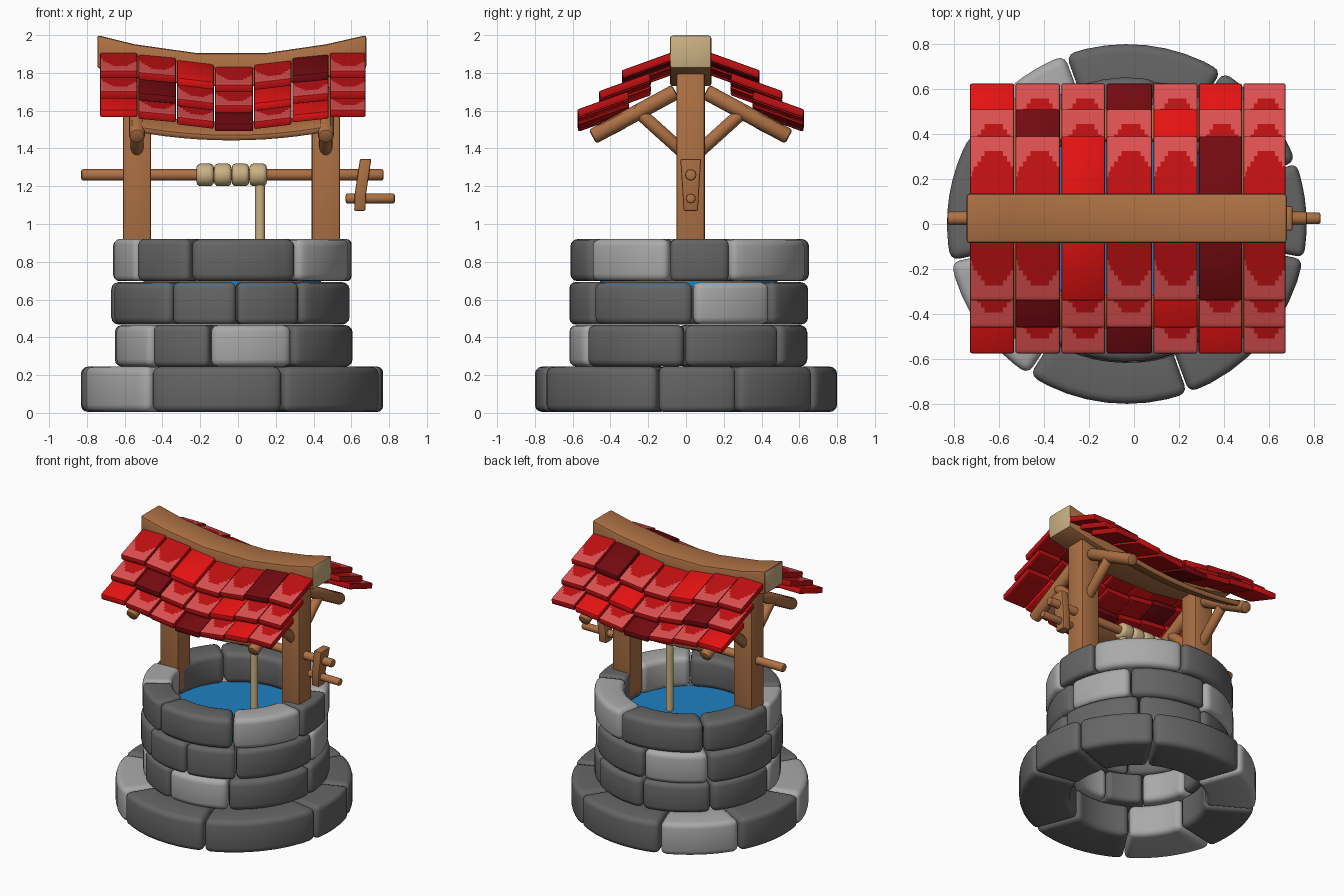
import bpy, bmesh, math
from mathutils import Vector

if "Cube" in bpy.data.objects:
    bpy.data.objects.remove(bpy.data.objects["Cube"])

def mat(name, rgb):
    m = bpy.data.materials.new(name)
    m.diffuse_color = (*rgb, 1)
    m.use_nodes = True
    m.node_tree.nodes["Principled BSDF"].inputs["Base Color"].default_value = m.diffuse_color
    return m

DARK = mat("dark stone", (.13, .13, .13))
LIGHT = mat("light stone", (.40, .40, .40))
WOOD = mat("wood", (.42, .165, .058))
TAN = mat("tan rope and end grain", (.60, .44, .23))
WATER = mat("water", (.013, .22, .54))
RED = mat("red tile", (.52, .005, .006))
PINK = mat("faded red tile", (.72, .08, .08))
BRIGHT = mat("bright red tile", (.78, .006, .006))
DEEP = mat("deep red tile", (.17, .003, .005))
CY = .025   # centre line of posts and roof in y


def finish(name, bm, mats, rule=None):
    bmesh.ops.recalc_face_normals(bm, faces=bm.faces)
    bm.normal_update()
    if rule:
        for f in bm.faces:
            f.material_index = rule(f)
    me = bpy.data.meshes.new(name)
    bm.to_mesh(me)
    bm.free()
    for m in mats:
        me.materials.append(m)
    ob = bpy.data.objects.new(name, me)
    bpy.context.collection.objects.link(ob)
    return ob


def loft_mesh(sections, bevel=0, segs=2):
    """Closed solid through equal-sized cross-sections, hard edges rounded."""
    bm = bmesh.new()
    rings = [[bm.verts.new(p) for p in s] for s in sections]
    n = len(rings[0])
    for a, b in zip(rings, rings[1:]):
        for i in range(n):
            bm.faces.new((a[i], a[(i + 1) % n], b[(i + 1) % n], b[i]))
    bm.faces.new(rings[0])
    bm.faces.new(rings[-1])
    bmesh.ops.recalc_face_normals(bm, faces=bm.faces)
    if bevel:
        hard = [e for e in bm.edges if e.calc_face_angle(0) > .7]
        bmesh.ops.bevel(bm, geom=hard, offset=bevel, segments=segs, profile=.5,
                        affect='EDGES', clamp_overlap=True)
    return bm


def loft(name, sections, mats, bevel=0, segs=2, rule=None):
    return finish(name, loft_mesh(sections, bevel, segs), mats, rule)


def box(name, lo, hi, m, bevel):
    (x0, y0, z0), (x1, y1, z1) = lo, hi
    secs = [[(x0, y0, z), (x1, y0, z), (x1, y1, z), (x0, y1, z)] for z in (z0, z1)]
    return loft(name, secs, [m], bevel)


def rod(name, a, b, r, m, bevel=.01, segs=2, sides=16):
    a, b = Vector(a), Vector(b)
    q = (b - a).to_track_quat('Z', 'Y')
    circ = [q @ Vector((r * math.cos(t), r * math.sin(t), 0))
            for t in (2 * math.pi * i / sides for i in range(sides))]
    return loft(name, [[p + c for c in circ] for p in (a, b)], [m], bevel, segs)


# Stone courses: centre, radii, heights, then (start angle, is light) for each stone
courses = [
    (-.032, 0, .46, .80, .005, .245,
     [(-70, 0), (-11, 0), (20, 0), (58, 0), (110, 1), (150, 0), (192, 1), (237, 0)]),
    (-.022, .012, .43, .63, .245, .465,
     [(-60, 0), (-2, 0), (51, 0), (95, 0), (140, 0), (186, 1), (226, 0), (258, 1)]),
    (-.04, .015, .43, .632, .468, .692,
     [(-54, 0), (2, 1), (44, 0), (95, 1), (137, 0), (190, 0), (240, 0), (273, 0)]),
    (-.03, .02, .43, .632, .697, .92,
     [(-57, 1), (-10, 0), (20, 1), (65, 0), (78, 0), (135, 0), (185, 1), (216, 0), (249, 0)]),
]
for ci, (cx, cy, ri, ro, z0, z1, stones) in enumerate(courses):
    for si, (start, light) in enumerate(stones):
        if (ci, si) == (3, 3):
            continue                      # merged into the stone before it
        end = stones[si + 1][0] if si + 1 < len(stones) else stones[0][0] + 360
        if (ci, si) == (3, 2):
            end = 78
        secs = []
        for k in range(9):
            t = math.radians(start + .3 + (end - start - .6) * k / 8)
            c, s = math.cos(t), math.sin(t)
            secs.append([(cx + r * c, cy + r * s, z)
                         for r, z in ((ri, z0), (ro, z0), (ro, z1), (ri, z1))])
        loft(f"course_{ci + 1}_stone_{si + 1}", secs, [LIGHT if light else DARK], .038, 3)

# Water surface
rod("water", (-.03, .015, .67), (-.03, .015, .70), .47, WATER, 0, sides=32)

# Posts, rafters and braces
for side, px in (("left", -.535), ("right", .465)):
    box(side + "_post", (px - .075, CY - .075, .74), (px + .075, CY + .075, 1.82), WOOD, .012)
    for tag, s in (("front", -1), ("back", 1)):
        rod(f"{side}_{tag}_rafter", (px, CY + s * .52, 1.462), (px, CY + s * .08, 1.70),
            .042, WOOD, .015)
        rod(f"{side}_{tag}_brace", (px, CY + s * .04, 1.38), (px, CY + s * .30, 1.615),
            .035, WOOD, .008)

# Sagging eave boards
for tag, s in (("front", -1), ("back", 1)):
    secs = []
    for k in range(13):
        u = -1 + k / 6
        zc = 1.492 + .05 * u * u
        secs.append([(-.035 + .53 * u, CY + s * d, zc + h) for d, h in
                     ((.48, -.055), (.495, -.02), (.35, .055), (.335, .02))])
    loft(tag + "_eave_board", secs, [WOOD], .014)

# Sagging ridge beam with pale end grain
secs = [[(x + e, y, z - h) for y, h, e in
         ((CY - .11, 0, 0), (CY + .11, 0, 0), (CY + .11, .175, 0), (CY - .11, .175, 0))]
        for x, z in ((-.745, 2.0), (-.55, 1.952), (-.22, 1.905),
                     (.15, 1.905), (.47, 1.952), (.68, 2.0))]
loft("ridge_beam", secs, [WOOD, TAN], .014, 2, lambda f: int(f.normal.x > .8 or f.normal.x < -.99))

# Roof tiles: 7 columns by 3 rows on each slope
col_x = [-.733, -.53, -.326, -.125, .083, .285, .483, .678]
drop = [0, -.018, -.05, -.075, -.052, -.018, 0]
tilt = [0, -.09, -.12, 0, .12, .10, 0]
row_tip = [(.595, 1.563), (.48, 1.66), (.36, 1.77)]
plain = {(1, 1): DEEP, (5, 2): DEEP, (3, 0): DEEP,
         (2, 2): BRIGHT, (4, 1): BRIGHT, (0, 0): BRIGHT, (5, 0): BRIGHT}
LEN, THICK = .27, .043


def tile(name, c, r, s):
    x0, x1 = col_x[c] + .003, col_x[c + 1] - .003
    tip, z = row_tip[r]
    # unrolled tile in u (across), v (up the slope), height
    bm = loft_mesh([[(x0, v, 0), (x1, v, 0), (x1, v, THICK), (x0, v, THICK)]
                    for v in (0, LEN)], .009, 2)
    patch = []
    if (c, r) not in plain:
        for axis, lo, size in ((0, x0, x1 - x0), (1, 0, LEN)):
            for k in range(1, 12):
                p, n = [0, 0, 0], [0, 0, 0]
                p[axis], n[axis] = lo + size * k / 12, 1
                bmesh.ops.bisect_plane(bm, geom=bm.verts[:] + bm.edges[:] + bm.faces[:],
                                       plane_co=p, plane_no=n)
        # faded lower part, with a hump of full red reaching down in the middle
        bm.normal_update()
        for f in bm.faces:
            m = f.calc_center_median()
            u, v = (m.x - x0) / (x1 - x0), m.y / LEN
            f.material_index = int(f.normal.z > .5 and v < .22 + 1.7 * (u - .55) ** 2)
    xc = (x0 + x1) / 2
    for p in bm.verts:
        x, v, h = p.co
        p.co = (x, CY + s * (tip - v + .25 * -h * -1 * .6),
                z + drop[c] + tilt[c] * (x - xc) + .36 * v + h)
    finish(name, bm, [plain[c, r]] if (c, r) in plain else [RED, PINK])


for tag, s in (("front", -1), ("back", 1)):
    for c in range(7):
        for r in range(3):
            tile(f"{tag}_tile_{c + 1}_{r + 1}", c, r, s)

# Windlass: axle, rope coils, hanging rope
rod("axle", (-.83, CY, 1.26), (.77, CY, 1.26), .03, WOOD)
for k in range(4):
    x = -.22 + .0935 * k
    rod(f"rope_coil_{k + 1}", (x, CY, 1.26), (x + .092, CY, 1.26), .06, TAN, .022, 3)
rod("hanging_rope", (.117, CY, .69), (.117, CY, 1.26), .027, TAN, 0)

# Crank: tapered leaning arm and handle
secs = [[(x - .03, CY - w, z), (x + .03, CY - w, z), (x + .03, CY + w, z), (x - .03, CY + w, z)]
        for x, z, w in ((.645, 1.07, .038), (.648, 1.16, .043), (.676, 1.345, .055))]
loft("crank_arm", secs, [WOOD], .008)
rod("crank_handle", (.57, CY, 1.135), (.83, CY, 1.135), .026, WOOD)

# Smooth shading with crisp edges
for ob in bpy.context.scene.objects:
    ob.select_set(True)
    bpy.context.view_layer.objects.active = ob
bpy.ops.object.shade_smooth_by_angle(angle=math.radians(35))
